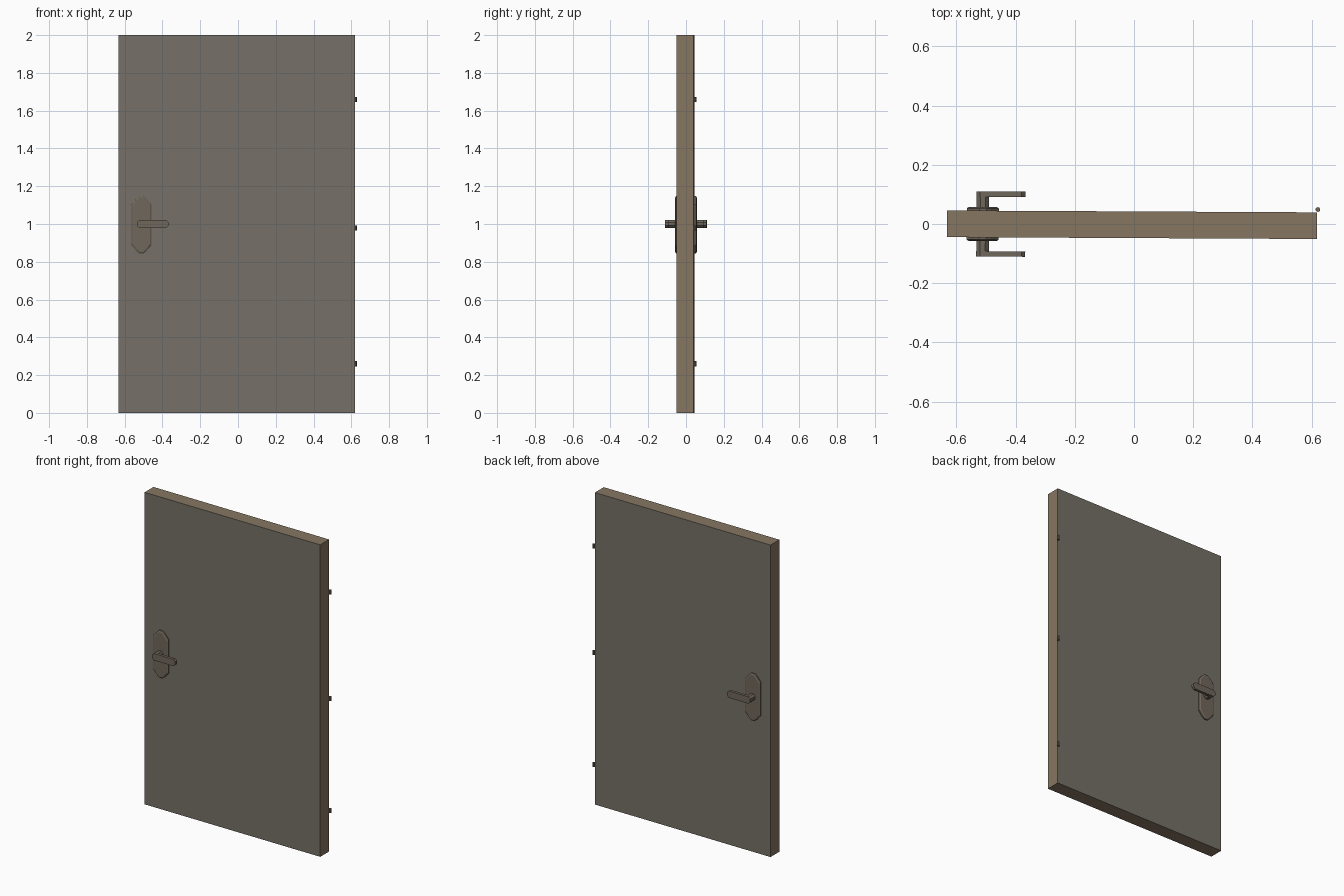
import bpy, bmesh, math
from mathutils import Matrix

if "Cube" in bpy.data.objects:
    bpy.data.objects.remove(bpy.data.objects["Cube"])

def material(name, rgb):
    m = bpy.data.materials.new(name)
    m.diffuse_color = (*rgb, 1)
    m.use_nodes = True
    m.node_tree.nodes["Principled BSDF"].inputs["Base Color"].default_value = m.diffuse_color
    return m

FACE = material("door_face", (0.18, 0.165, 0.14))
EDGE = material("door_edge", (0.24, 0.18, 0.12))
METAL = material("handle_metal", (0.16, 0.135, 0.105))

# whole door is swung very slightly about the handle axis
HX = -0.511
SWING = (Matrix.Translation((HX, 0, 0)) @ Matrix.Rotation(-0.005, 4, 'Z')
         @ Matrix.Translation((-HX, 0, 0)))

def finish(name, bm, mats):
    bmesh.ops.recalc_face_normals(bm, faces=bm.faces)
    me = bpy.data.meshes.new(name)
    bm.to_mesh(me)
    bm.free()
    ob = bpy.data.objects.new(name, me)
    for m in mats:
        me.materials.append(m)
    bpy.context.collection.objects.link(ob)
    ob.matrix_world = SWING
    return ob

def loft(name, layers, mat):
    """Stack xz outlines [(y, points)] into a closed solid."""
    bm = bmesh.new()
    rings = [[bm.verts.new((x, y, z)) for x, z in pts] for y, pts in layers]
    for a, b in zip(rings, rings[1:]):
        n = len(a)
        for i in range(n):
            bm.faces.new((a[i], a[(i + 1) % n], b[(i + 1) % n], b[i]))
    bm.faces.new(rings[0])
    bm.faces.new(rings[-1])
    return finish(name, bm, [mat])

def octagon(r, cx=HX, cz=1.0, stretch=0.0):
    """Octagon whose right half can be stretched along x."""
    pts = []
    for i in range(8):
        a = math.radians(22.5 + 45 * i)
        x = r * math.cos(a) / math.cos(math.radians(22.5))
        z = r * math.sin(a) / math.cos(math.radians(22.5))
        pts.append((cx + x + (stretch if x > 0 else 0), cz + z))
    return pts

def plate(inset):
    """Elongated escutcheon outline with chamfered ends."""
    q = [(0.054, 0.108), (0.026, 0.14), (0.012, 0.151)]
    q = [(x - inset * x / 0.054, z - inset) for x, z in q]
    r = q + [(-x, z) for x, z in reversed(q)]
    return [(HX + x, 0.996 + z) for x, z in r + [(-x, -z) for x, z in r]]

# door slab: grey faces, brown edges
T = 0.045
bm = bmesh.new()
bmesh.ops.create_cube(bm, size=1, matrix=Matrix.Translation((-0.0065, 0, 1.0))
                      @ Matrix.Diagonal((1.25, 2 * T, 2.0, 1)))
bm.normal_update()
for f in bm.faces:
    f.material_index = 0 if abs(f.normal.y) > 0.5 else 1
finish("door_slab", bm, [FACE, EDGE])

# plate, spindle and lever on both sides
for side, s in (("front", -1), ("back", 1)):
    loft(side + "_handle_plate",
         [(s * (T - 0.002), plate(0)), (s * 0.053, plate(0)), (s * 0.058, plate(0.008))], METAL)
    loft(side + "_handle_spindle",
         [(s * 0.05, octagon(0.021)), (s * 0.094, octagon(0.021))], METAL)
    loft(side + "_handle_lever",
         [(s * 0.092, octagon(0.022, stretch=0.122)),
          (s * 0.110, octagon(0.022, stretch=0.122))], METAL)

# hinge pins along the right rear edge
for name, z in (("lower", 0.26), ("middle", 0.978), ("upper", 1.66)):
    bm = bmesh.new()
    bmesh.ops.create_cone(bm, cap_ends=True, segments=10, radius1=0.008, radius2=0.008,
                          depth=0.027, matrix=Matrix.Translation((0.621, 0.0545, z)))
    finish(name + "_hinge_pin", bm, [METAL])
